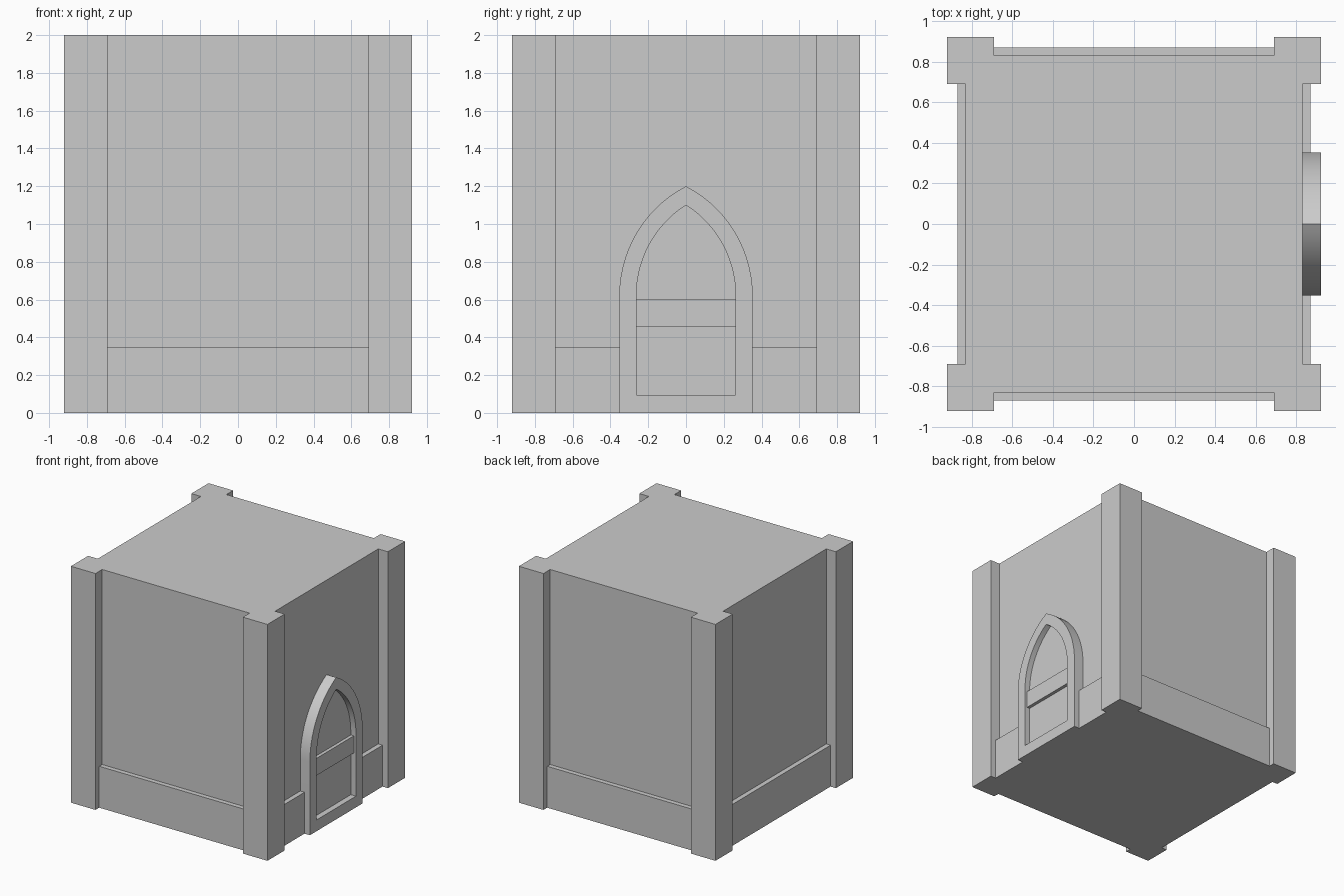
import bpy, bmesh
from math import cos, sin, pi, acos, sqrt
from mathutils import Matrix

if "Cube" in bpy.data.objects:
    bpy.data.objects.remove(bpy.data.objects["Cube"])

WALL, PLINTH, POST, POST_IN = 0.83, 0.87, 0.92, 0.69


def finish(name, bm):
    bmesh.ops.recalc_face_normals(bm, faces=bm.faces)
    me = bpy.data.meshes.new(name)
    bm.to_mesh(me)
    bm.free()
    ob = bpy.data.objects.new(name, me)
    bpy.context.collection.objects.link(ob)
    return ob


def prism(name, pts, offset):
    """Close a planar outline and extrude it along the offset."""
    bm = bmesh.new()
    face = bm.faces.new([bm.verts.new(p) for p in pts])
    res = bmesh.ops.extrude_face_region(bm, geom=[face], use_keep_orig=True)
    verts = [v for v in res["geom"] if isinstance(v, bmesh.types.BMVert)]
    bmesh.ops.translate(bm, verts=verts, vec=offset)
    return finish(name, bm)


def box(name, x0, x1, y0, y1, z0, z1):
    pts = [(x0, y0, z0), (x1, y0, z0), (x1, y1, z0), (x0, y1, z0)]
    return prism(name, pts, (0, 0, z1 - z0))


def arch(half, bottom, spring, peak, n=14):
    """Pointed arch outline as (y, z) pairs, right side up and left side down."""
    h = peak - spring
    c = (h * h - half * half) / (2 * half)
    r = half + c
    top = acos(c / r)
    right = [(half, bottom)] + [(r * cos(top * i / n) - c, spring + r * sin(top * i / n))
                                for i in range(n)]
    return right + [(0, peak)] + [(-y, z) for y, z in reversed(right)]


# Tower body with the four corner posts in one plan outline
corner = [(WALL, POST_IN), (POST, POST_IN), (POST, POST), (POST_IN, POST), (POST_IN, WALL)]
plan = []
for k in range(4):
    a = k * pi / 2
    plan += [(x * cos(a) - y * sin(a), x * sin(a) + y * cos(a), 0) for x, y in corner]
prism("tower_body", plan, (0, 0, 2))

# Plinth band on each side
for k, side in enumerate(("right", "back", "left", "front")):
    ob = box("plinth_" + side, WALL, PLINTH, -POST_IN, POST_IN, 0, 0.35)
    ob.data.transform(Matrix.Rotation(k * pi / 2, 4, "Z"))

# Pointed door frame
outer = arch(0.353, 0, 0.62, 1.2)
inner = arch(0.263, 0.095, 0.62, 1.1)
bm = bmesh.new()
rings = [[bm.verts.new((x, y, z)) for y, z in loop]
         for loop, x in ((outer, WALL), (outer, POST), (inner, POST), (inner, WALL))]
n = len(outer)
for k in range(4):
    a, b = rings[k], rings[(k + 1) % 4]
    for i in range(n):
        j = (i + 1) % n
        bm.faces.new((a[i], a[j], b[j], b[i]))
frame = finish("door_frame", bm)
bpy.context.view_layer.objects.active = frame
frame.select_set(True)
bpy.ops.object.shade_smooth_by_angle()

# Recessed door leaf and its cross band
prism("door_leaf", [(WALL, y, z) for y, z in inner], (0.042, 0, 0))
box("door_band", WALL, 0.90, -0.263, 0.263, 0.455, 0.60)
